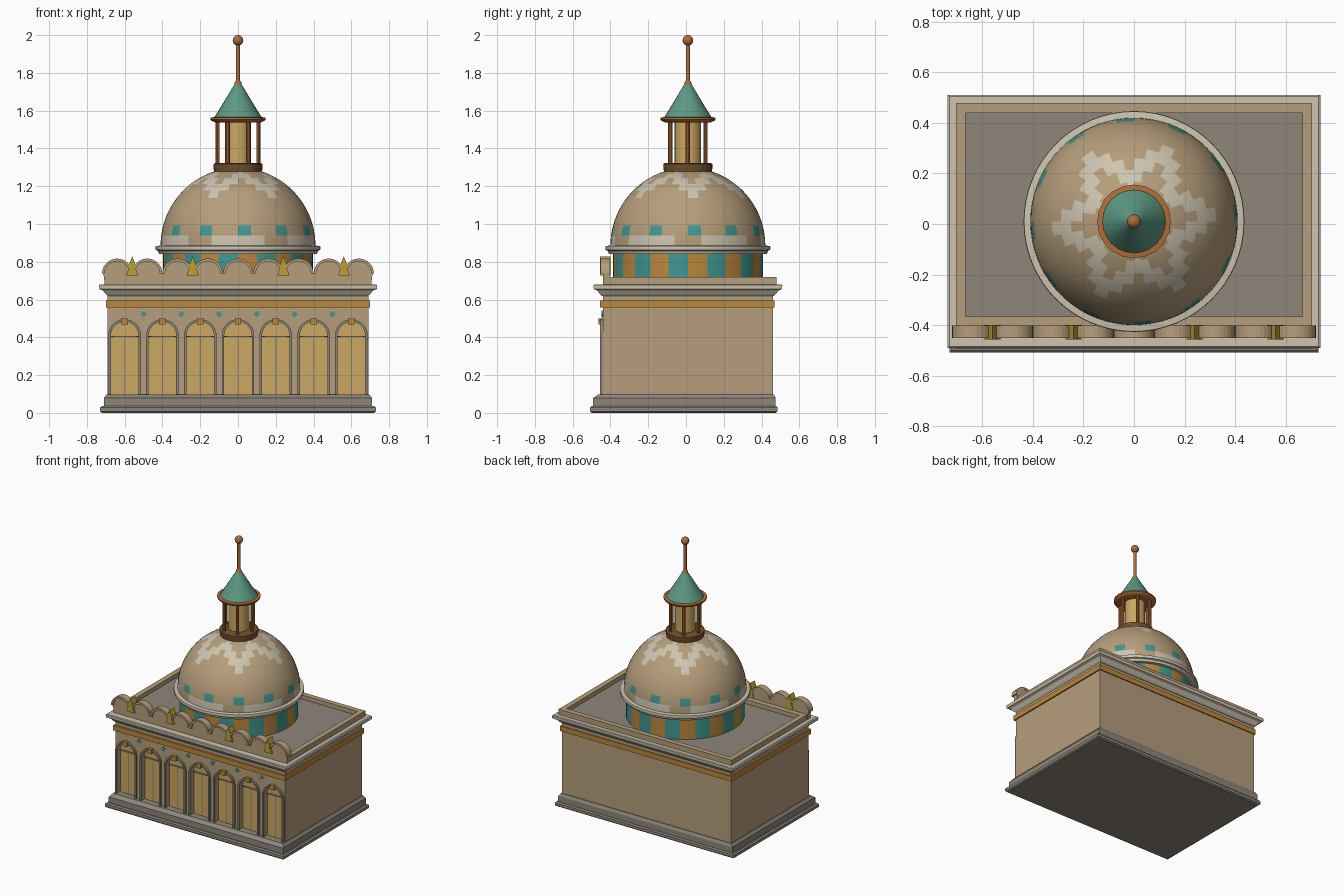
import bpy, bmesh, math
from math import sin, cos, pi, radians

if "Cube" in bpy.data.objects:
    bpy.data.objects.remove(bpy.data.objects["Cube"])

def material(name, r, g, b):
    m = bpy.data.materials.new(name)
    m.diffuse_color = [((c / 255 + 0.055) / 1.055) ** 2.4 for c in (r, g, b)] + [1]
    m.use_nodes = True
    m.node_tree.nodes["Principled BSDF"].inputs["Base Color"].default_value = m.diffuse_color
    return m

TAN = material("tan stone", 182, 158, 123)
CREAM = material("cream stone", 206, 197, 176)
GREY = material("grey stone", 141, 134, 123)
GOLD = material("pale gold panel", 204, 168, 98)
OCHRE = material("ochre tile", 188, 136, 60)
TEAL = material("teal tile", 64, 152, 146)
COPPER = material("copper", 178, 110, 56)
BRONZE = material("dark bronze", 112, 78, 46)
GREEN = material("green roof", 92, 154, 132)
YELLOW = material("yellow finial", 188, 160, 52)
CY = 0.01   # centre of the dome in y

def finish(name, bm, mats, smooth=False):
    bmesh.ops.remove_doubles(bm, verts=bm.verts, dist=1e-5)
    bmesh.ops.recalc_face_normals(bm, faces=bm.faces)
    me = bpy.data.meshes.new(name)
    bm.to_mesh(me)
    bm.free()
    for m in mats:
        me.materials.append(m)
    if smooth:
        for p in me.polygons:
            p.use_smooth = True
        me.set_sharp_from_angle(angle=radians(32))
    ob = bpy.data.objects.new(name, me)
    bpy.context.collection.objects.link(ob)
    return ob

def loft(name, levels, mat):
    """Stack of rectangles (half x, y front, y back, z)."""
    bm = bmesh.new()
    rings = [[bm.verts.new(p) for p in ((-hx, a, z), (hx, a, z), (hx, b, z), (-hx, b, z))]
             for hx, a, b, z in levels]
    for lo, hi in zip(rings, rings[1:]):
        for i in range(4):
            j = (i + 1) % 4
            bm.faces.new((lo[i], lo[j], hi[j], hi[i]))
    bm.faces.new(rings[0])
    bm.faces.new(rings[-1])
    return finish(name, bm, [mat])

def box(name, x0, x1, y0, y1, z0, z1, mat):
    ob = loft(name, [((x1 - x0) / 2, y0, y1, z0), ((x1 - x0) / 2, y0, y1, z1)], mat)
    ob.location.x = (x0 + x1) / 2
    return ob

def prism(name, pts, y0, y1, mat):
    """Outline in x,z pushed through from y0 to y1."""
    bm = bmesh.new()
    f = bm.faces.new([bm.verts.new((x, y0, z)) for x, z in pts])
    r = bmesh.ops.extrude_face_region(bm, geom=[f])
    for v in r["geom"]:
        if isinstance(v, bmesh.types.BMVert):
            v.co.y = y1
    if f not in bm.faces[:] or not any(abs(g.calc_center_median().y - y0) < 1e-6 for g in bm.faces):
        bm.faces.new([v for v in bm.verts if abs(v.co.y - y0) < 1e-6])
    return finish(name, bm, [mat])

def lathe(name, prof, n, mats, rule=None, smooth=True, at=(0, CY)):
    """Profile of (radius, z) turned about z, starting at the front."""
    bm = bmesh.new()
    rings = [[bm.verts.new((at[0] + r * cos(2 * pi * j / n - pi / 2),
                            at[1] + r * sin(2 * pi * j / n - pi / 2), z))
              for j in range(n)] for r, z in prof]
    for i in range(len(prof) - 1):
        for j in range(n):
            k = (j + 1) % n
            f = bm.faces.new((rings[i][j], rings[i][k], rings[i + 1][k], rings[i + 1][j]))
            f.material_index = rule(i, j) if rule else 0
    for ring, (r, z) in ((rings[0], prof[0]), (rings[-1], prof[-1])):
        if r > 1e-4:
            bm.faces.new(ring)
    bmesh.ops.dissolve_degenerate(bm, dist=1e-6, edges=bm.edges)
    return finish(name, bm, mats, smooth)

def arc(cx, cz, r, n=16):
    """Half circle from left to right."""
    return [(cx + r * cos(pi - pi * i / n), cz + r * sin(pi * i / n)) for i in range(n + 1)]

def arch(cx, cz, r, z0):
    return [(cx - r, z0)] + arc(cx, cz, r) + [(cx + r, z0)]

# plinth
loft("lower_plinth", [(.72, -.50, .475, 0), (.73, -.508, .485, .008),
                      (.73, -.508, .485, .028), (.72, -.50, .477, .036)], GREY)
loft("upper_plinth", [(.71, -.492, .475, .036), (.71, -.492, .475, .078), (.695, -.465, .465, .098)], GREY)

# body and arcaded front wall
box("body", -.69, .69, -.40, .46, .09, .63, TAN)
bays = [(i - 3) * .2 for i in range(7)]
outline = [(-.69, .095)]
for c in bays:
    outline += arch(c, .41, .074, .095)
outline += [(.69, .095), (.69, .63), (-.69, .63)]
prism("arcade_wall", outline, -.44, -.40, TAN)
for c in bays:
    prism("window_panel", arch(c, .41, .078, .095), -.409, -.40, GOLD)
    box("window_leaf", c - .058, c + .058, -.416, -.405, .095, .402, GOLD)
    box("window_mullion", c - .003, c + .003, -.420, -.41, .095, .405, GREY)
    box("window_transom", c - .074, c + .074, -.420, -.405, .402, .408, GREY)
    prism("arch_moulding", arch(c, .41, .086, .095) + arch(c, .41, .073, .095)[::-1], -.455, -.435, GREY)
    box("keystone", c - .017, c + .017, -.463, -.43, .467, .5, OCHRE)

# diamond tiles between the arches
for i in range(6):
    c = -.5 + .2 * i
    prism("diamond_tile", [(c - .018, .523), (c, .541), (c + .018, .523), (c, .505)], -.447, -.438, TEAL)

# frieze band and cornice
box("frieze_band", -.70, .70, -.455, .468, .557, .594, OCHRE)
loft("cornice", [(.69, -.445, .465, .618), (.70, -.455, .475, .628), (.715, -.47, .49, .648),
                 (.735, -.488, .508, .655), (.737, -.49, .51, .676), (.73, -.485, .505, .681)], CREAM)

# roof and low parapet
box("roof", -.67, .67, -.37, .445, .67, .69, GREY)
box("parapet_front", -.705, .705, -.405, -.365, .675, .72, TAN)
box("parapet_back", -.705, .705, .44, .478, .675, .72, TAN)
for s in (-1, 1):
    box("parapet_side", s * .686 - .019, s * .686 + .019, -.365, .44, .675, .72, TAN)

# scalloped crest with rims and finials
crest = [(-.705, .675)]
for i in range(9):
    crest += arc((i - 4) * .16, .737, .072, 14)
crest += [(.705, .675)]
prism("scalloped_crest", crest, -.44, -.405, TAN)
for i in range(9):
    c = (i - 4) * .16
    prism("scallop_rim", arc(c, .737, .08, 14) + arc(c, .737, .066, 14)[::-1], -.452, -.402, TAN)
for c in (-.56, -.24, .24, .56):
    prism("crest_finial", [(c - .032, .728), (c - .018, .768), (c - .016, .79), (c, .828),
                           (c + .016, .79), (c + .018, .768), (c + .032, .728)], -.456, -.40, YELLOW)

# striped drum and ring
lathe("drum", [(.397, .68), (.397, .85)], 48, [TEAL, OCHRE], lambda i, j: (j // 2 + 1) % 2 if j >= 0 else 0)
lathe("drum_ring", [(.39, .84), (.418, .842), (.424, .858), (.435, .862), (.437, .872),
                    (.435, .883), (.40, .888)], 64, [CREAM])

# dome with tile pattern, 36 columns by 12 rows, each split in two
def tiles(i, j):
    row, col = i // 2, j // 2
    d = abs((col % 6) - 3)
    if row == 0:
        return 1 if (col + 2) % 6 < 4 else 0
    if row == 1:
        return 2 if col % 3 == 0 else 0
    return 1 if 0 <= row - 5 - d <= 1 else 0

lathe("dome", [(.41 * cos(radians(3.75 * i)), .885 + .413 * sin(radians(3.75 * i))) for i in range(24)],
      72, [TAN, CREAM, TEAL], tiles)

# lantern
lathe("lantern_base", [(.125, 1.27), (.13, 1.298), (.13, 1.318), (.118, 1.324)], 32, [BRONZE])
lathe("lantern_core", [(.07, 1.31), (.07, 1.55)], 24, [GOLD])
for k in range(6):
    a = k * pi / 3
    lathe("lantern_column", [(.0115, 1.315), (.0115, 1.55)], 10, [COPPER],
          at=(.108 * cos(a), CY + .108 * sin(a)))
lathe("lantern_eave", [(.12, 1.538), (.14, 1.546), (.146, 1.554), (.146, 1.563), (.12, 1.567)], 20, [COPPER])
lathe("lantern_roof", [(.126, 1.564), (.085, 1.63), (.045, 1.697), (.012, 1.752)], 24, [GREEN])

# spire
lathe("spire_collar", [(.02, 1.738), (.018, 1.75), (.008, 1.763)], 16, [COPPER])
lathe("spire_rod", [(.011, 1.755), (.011, 1.955)], 12, [COPPER])
lathe("spire_ball", [(.028 * sin(pi * i / 10), 1.972 - .028 * cos(pi * i / 10)) for i in range(11)],
      20, [COPPER])
